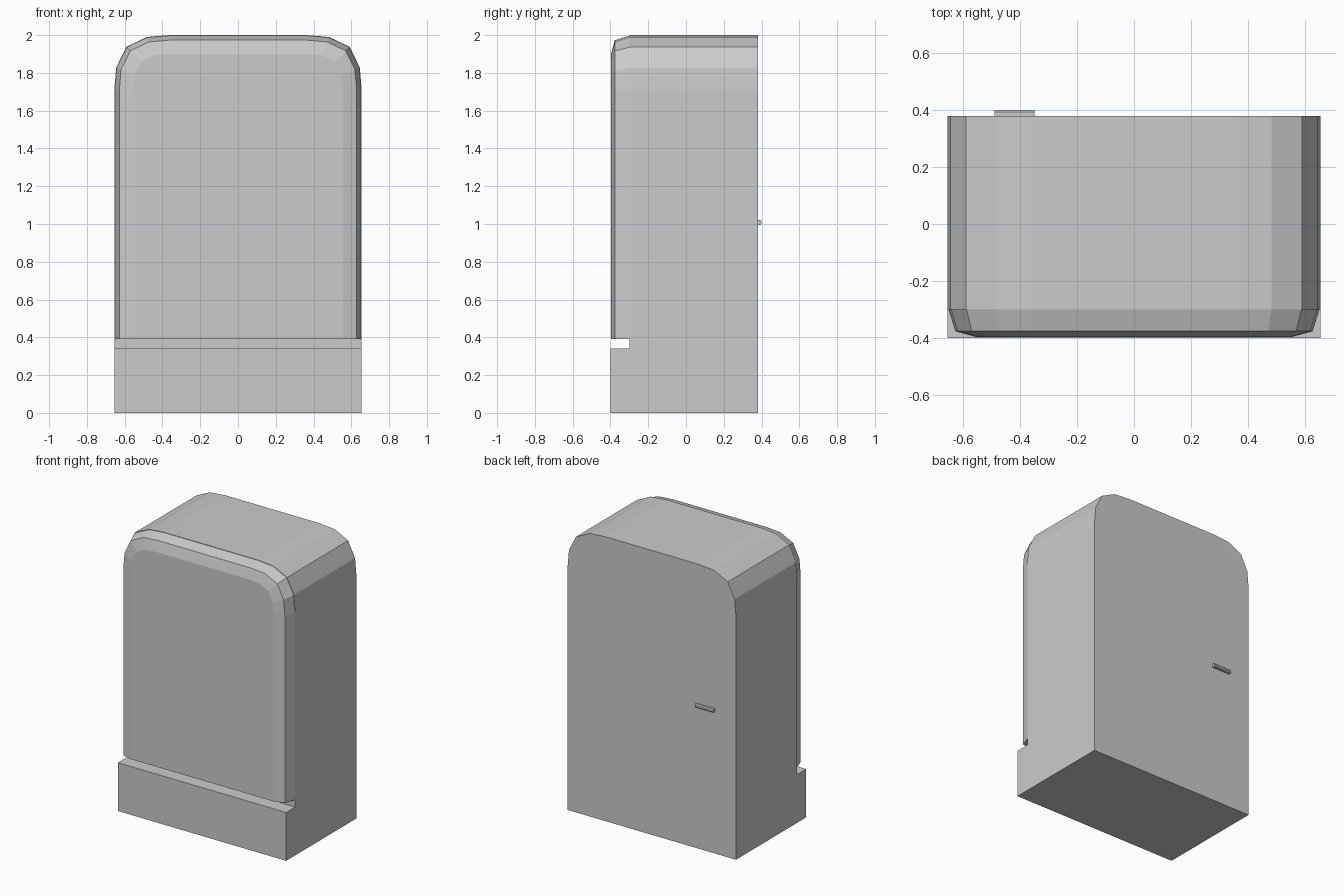
import bpy, bmesh, math

if "Cube" in bpy.data.objects:
    bpy.data.objects.remove(bpy.data.objects["Cube"])

# rounded-top outline: corner curve as fractions of the radius, shared centre
CURVE = [(1, 0), (0.965, 0.41), (0.78, 0.785), (0.41, 0.965), (0, 1)]
CX, CZ = 0.365, 1.71


def arch(bm, radius, y, bottom):
    right = [(CX + radius * a, CZ + radius * b) for a, b in CURVE]
    pts = [(CX + radius, bottom)] + right
    pts += [(-x, z) for x, z in reversed(pts)]
    return [bm.verts.new((x, y, z)) for x, z in pts]


def loft(bm, rings):
    for a, b in zip(rings, rings[1:]):
        n = len(a)
        for i in range(n):
            j = (i + 1) % n
            bm.faces.new((a[i], a[j], b[j], b[i]))
    bm.faces.new(rings[0])
    bm.faces.new(rings[-1])


def finish(bm, name):
    bmesh.ops.recalc_face_normals(bm, faces=bm.faces)
    mesh = bpy.data.meshes.new(name)
    bm.to_mesh(mesh)
    bm.free()
    obj = bpy.data.objects.new(name, mesh)
    bpy.context.collection.objects.link(obj)
    return obj


# cabinet body, with the lower front pulled forward as a plinth
bm = bmesh.new()
loft(bm, [arch(bm, 0.29, 0.38, 0), arch(bm, 0.29, -0.30, 0)])
bmesh.ops.bisect_plane(bm, geom=bm.verts[:] + bm.edges[:] + bm.faces[:],
                       plane_co=(0, 0, 0.34), plane_no=(0, 0, 1))
front = [f for f in bm.faces
         if all(v.co.y < -0.29 and v.co.z < 0.35 for v in f.verts)]
ext = bmesh.ops.extrude_face_region(bm, geom=front)
bmesh.ops.delete(bm, geom=[f for f in front if f.is_valid], context='FACES_ONLY')
for v in ext['geom']:
    if isinstance(v, bmesh.types.BMVert):
        v.co.y = -0.40
bmesh.ops.recalc_face_normals(bm, faces=bm.faces)
bmesh.ops.dissolve_limit(bm, angle_limit=math.radians(1),
                         verts=bm.verts, edges=bm.edges)
finish(bm, "cabinet_body")

# front panel with two chamfer steps and a flat bottom edge
bm = bmesh.new()
loft(bm, [arch(bm, r, y, 0.39)
          for r, y in ((0.287, -0.30), (0.263, -0.377), (0.19, -0.397))])
finish(bm, "front_panel")

# small door handle on the back
bm = bmesh.new()
bmesh.ops.create_cube(bm, size=1)
for v in bm.verts:
    v.co = (-0.42 + v.co.x * 0.14, 0.389 + v.co.y * 0.022, 1.008 + v.co.z * 0.024)
edges = [e for e in bm.edges
         if all(v.co.y > 0.39 for v in e.verts)
         and abs(e.verts[0].co.x - e.verts[1].co.x) > 0.1]
bmesh.ops.bevel(bm, geom=edges, offset=0.006, segments=1, affect='EDGES')
finish(bm, "back_handle")
